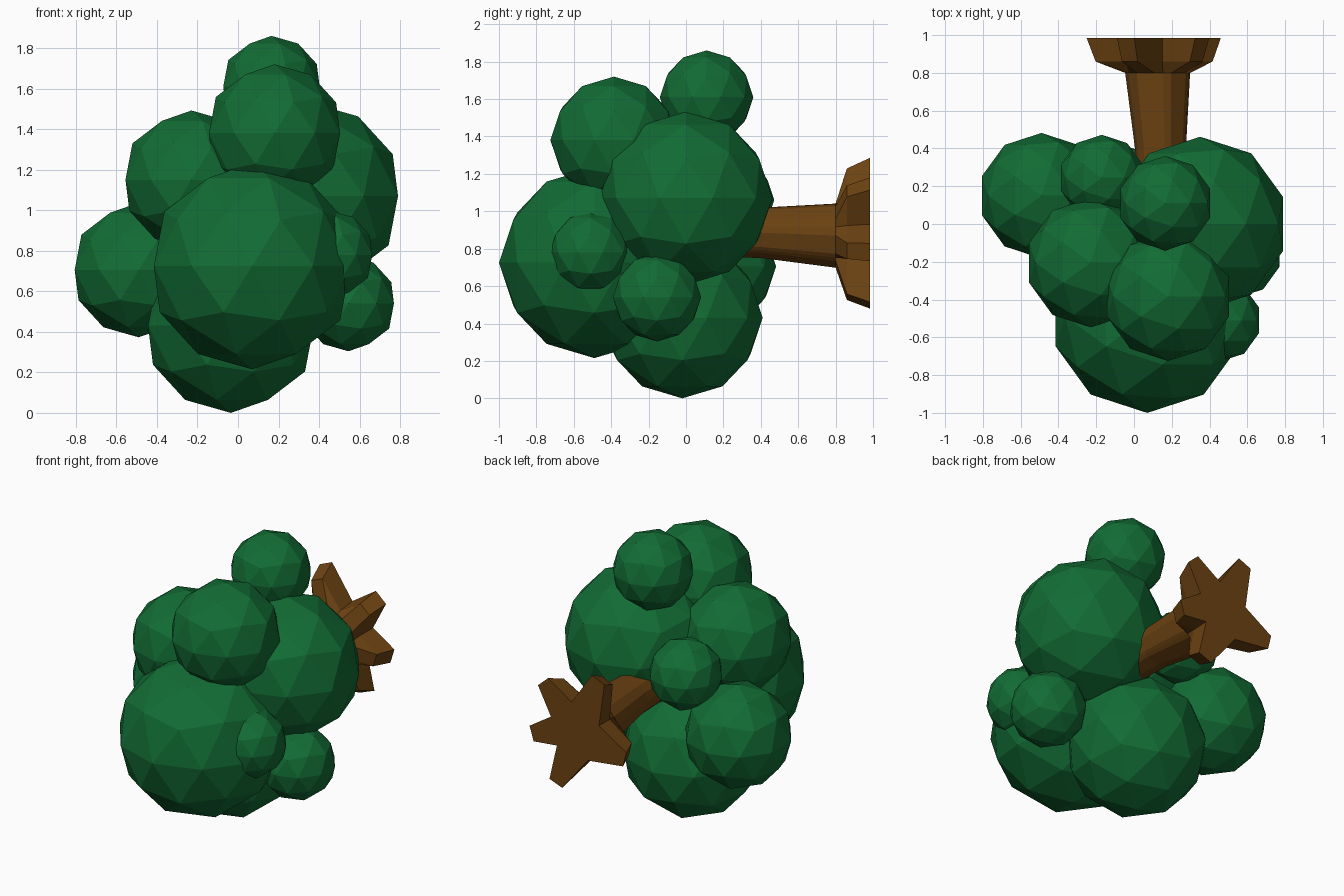
import bpy, bmesh, math

if "Cube" in bpy.data.objects:
    bpy.data.objects.remove(bpy.data.objects["Cube"])

def material(name, col):
    m = bpy.data.materials.new(name)
    m.diffuse_color = (*col, 1)
    m.use_nodes = True
    m.node_tree.nodes["Principled BSDF"].inputs["Base Color"].default_value = m.diffuse_color
    return m

leaf = material("leaf green", (0.006, 0.15, 0.035))
bark = material("bark brown", (0.15, 0.055, 0.006))

# Foliage: faceted balls (x, y, z, radius)
balls = [
    (0.07, -0.49, 0.725, 0.51), (-0.035, -0.02, 0.43, 0.43),
    (0.35, 0.0, 1.07, 0.462), (-0.23, -0.205, 1.15, 0.342),
    (-0.49, 0.15, 0.705, 0.332), (0.18, -0.385, 1.38, 0.34),
    (0.165, 0.11, 1.61, 0.25), (0.455, -0.51, 0.78, 0.218),
    (0.545, -0.155, 0.54, 0.236), (-0.17, 0.245, 1.06, 0.227),
]
for i, (x, y, z, r) in enumerate(balls):
    bpy.ops.mesh.primitive_ico_sphere_add(subdivisions=2, radius=r, location=(x, y, z))
    ob = bpy.context.object
    ob.name = f"foliage_{i + 1}"
    ob.data.materials.append(leaf)

# Trunk: rings along y, flaring into five flat-ended roots
roots = [(48, 0.36), (113, 0.42), (194, 0.37), (291, 0.41), (343, 0.34)]  # angle, reach

def ring(bm, y, cx, cz, r, reach=0.0, half=0.05):
    verts = []
    for k, (a, tip) in enumerate(roots):
        nxt = roots[(k + 1) % 5][0] + (360 if k == 4 else 0)
        a0, am = math.radians(a), math.radians((a + nxt) / 2)
        for s in (-1, 1):
            if reach:
                d, w = tip * reach, s * half
                px = d * math.cos(a0) - w * math.sin(a0)
                pz = d * math.sin(a0) + w * math.cos(a0)
            else:
                b = a0 + s * 0.3
                px, pz = r * math.cos(b), r * math.sin(b)
            verts.append(bm.verts.new((cx + px, y, cz + pz)))
        verts.append(bm.verts.new((cx + r * math.cos(am), y, cz + r * math.sin(am))))
    return verts

bm = bmesh.new()
rings = [
    ring(bm, 0.05, 0.14, 0.88, 0.12),
    ring(bm, 0.40, 0.14, 0.885, 0.135),
    ring(bm, 0.80, 0.125, 0.87, 0.172),
    ring(bm, 0.86, 0.12, 0.875, 0.18, 0.87, 0.045),
    ring(bm, 0.985, 0.12, 0.88, 0.19, 1.0, 0.05),
]
for a, b in zip(rings, rings[1:]):
    for i in range(15):
        j = (i + 1) % 15
        bm.faces.new((a[i], a[j], b[j], b[i]))
bm.faces.new(rings[0])
bm.faces.new(rings[-1])
bmesh.ops.recalc_face_normals(bm, faces=bm.faces)
me = bpy.data.meshes.new("trunk")
bm.to_mesh(me)
bm.free()
me.materials.append(bark)
bpy.context.collection.objects.link(bpy.data.objects.new("trunk", me))
